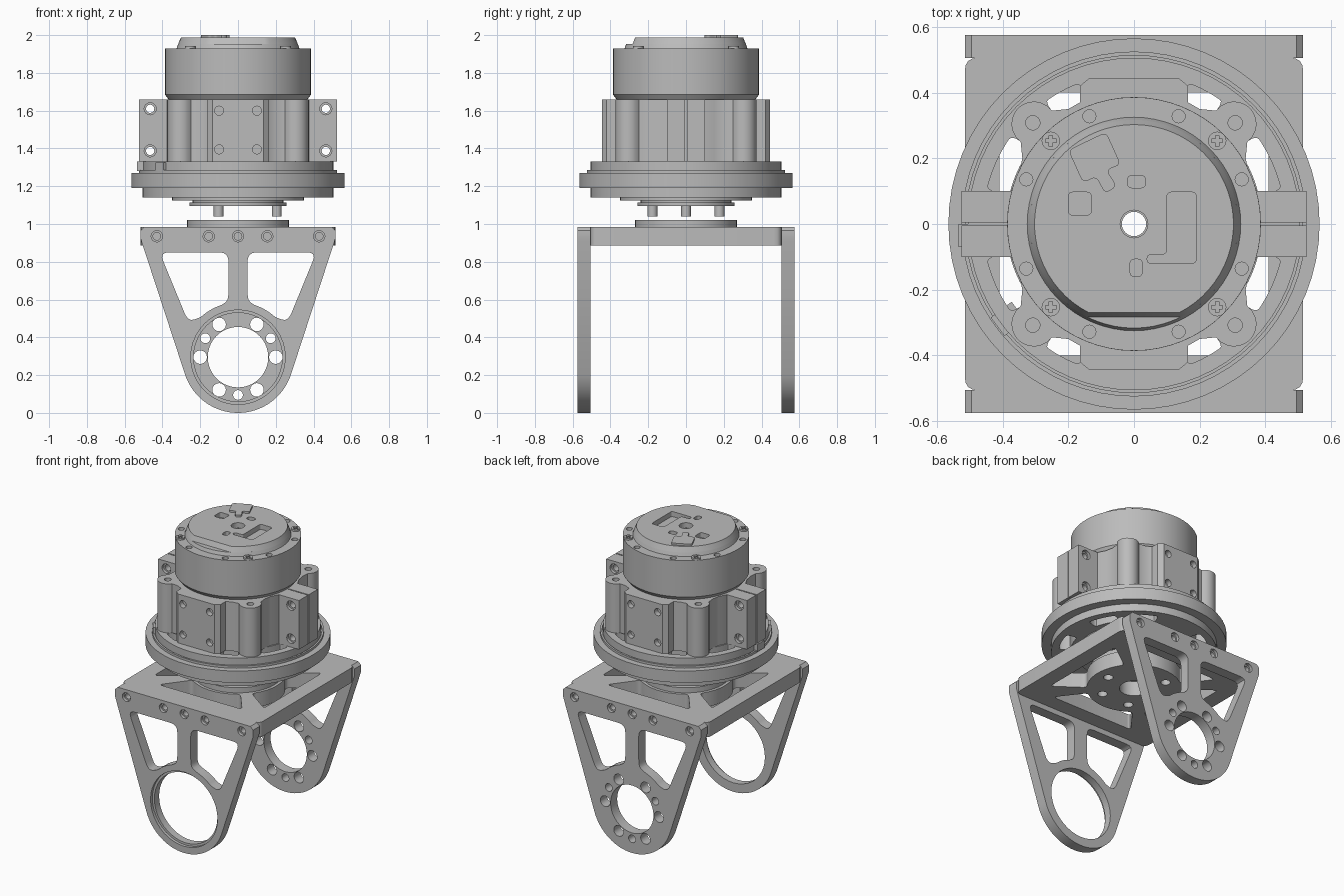
import bpy, bmesh
from math import sin, cos, radians, hypot, pi
from mathutils import Matrix, Vector

if "Cube" in bpy.data.objects:
    bpy.data.objects.remove(bpy.data.objects["Cube"])

GREY = (0.5, 0.5, 0.5, 1)
metal = bpy.data.materials.new("machined grey")
metal.use_nodes = True
metal.diffuse_color = GREY
metal.node_tree.nodes["Principled BSDF"].inputs["Base Color"].default_value = GREY
UPRIGHT = Matrix.Rotation(pi / 2, 4, "X")   # local y becomes z, local z becomes -y


def arc(r, a0, a1, cx=0, cy=0, n=16):
    steps = [radians(a0 + (a1 - a0) * i / n) for i in range(n + 1)]
    return [(cx + r * cos(a), cy + r * sin(a)) for a in steps]


def circle(r, cx=0, cy=0, n=24):
    return arc(r, 0, 360, cx, cy, n)[:-1]


def rect(x0, x1, y0, y1):
    return [(x0, y0), (x1, y0), (x1, y1), (x0, y1)]


def rounded(points, d):
    """Round every corner of a polygon, cutting d along its sides."""
    out = []
    for i, p in enumerate(points):
        p, a, b = Vector(p), Vector(points[i - 1]), Vector(points[(i + 1) % len(points)])
        s = p + (a - p).normalized() * min(d, (a - p).length * 0.45)
        e = p + (b - p).normalized() * min(d, (b - p).length * 0.45)
        for t in (0, 0.25, 0.5, 0.75, 1):
            out.append(tuple(s * (1 - t) ** 2 + p * 2 * t * (1 - t) + e * t * t))
    return out


def mirrored(points, sx=1, sy=1):
    return [(x * sx, y * sy) for x, y in points]


def polar(r, angles):
    return [(r * cos(radians(a)), r * sin(radians(a))) for a in angles]


def slab(name, loops, z0, z1, matrix=None, taper=1):
    """Extrude an outline with holes between two heights."""
    cu = bpy.data.curves.new(name, "CURVE")
    cu.dimensions, cu.fill_mode, cu.extrude = "2D", "BOTH", (z1 - z0) / 2
    for loop in loops:
        sp = cu.splines.new("POLY")
        sp.points.add(len(loop) - 1)
        for pt, (x, y) in zip(sp.points, loop):
            pt.co = (x, y, 0, 1)
        sp.use_cyclic_u = True
    tmp = bpy.data.objects.new(name + "_curve", cu)
    bpy.context.collection.objects.link(tmp)
    deps = bpy.context.evaluated_depsgraph_get()
    me = bpy.data.meshes.new_from_object(tmp.evaluated_get(deps))
    bpy.data.objects.remove(tmp)
    bm = bmesh.new()
    bm.from_mesh(me)
    bmesh.ops.remove_doubles(bm, verts=bm.verts, dist=1e-5)
    for v in bm.verts:
        if v.co.z > 0 and hypot(v.co.x, v.co.y) > 0.25:
            v.co.x, v.co.y = v.co.x * taper, v.co.y * taper
        v.co.z += (z0 + z1) / 2
    bm.transform(matrix or Matrix())
    bmesh.ops.recalc_face_normals(bm, faces=bm.faces)
    bm.to_mesh(me)
    bm.free()
    me.shade_smooth()
    me.set_sharp_from_angle(angle=radians(30))
    me.materials.clear()
    me.materials.append(metal)
    ob = bpy.data.objects.new(name, me)
    bpy.context.collection.objects.link(ob)
    return ob


BORE = circle(0.037)

# U bracket: two upright legs
leg = [(-0.515, 0.92), (-0.515, 0.965), (-0.495, 0.985), (0.495, 0.985),
       (0.515, 0.965), (0.515, 0.92)] + arc(0.295, -18, -162, 0, 0.295, 32)
window = rounded([(0.415, 0.85), (0.05, 0.85), (0.05, 0.6)]
                 + arc(0.29, 74, 46, 0, 0.295, 4) + [(0.265, 0.485)], 0.05)
windows = [window, mirrored(window, -1)]
bolt_x = (-0.43, -0.155, 0, 0.155, 0.43)


def bolts(r):
    return [circle(r, x, 0.935, 16) for x in bolt_x]


slab("front_leg_outer", [leg, circle(0.25, 0, 0.295, 40)] + windows + bolts(0.03), 0.555, 0.575, UPRIGHT)
slab("front_leg_inner", [leg, circle(0.235, 0, 0.295, 40)] + windows + bolts(0.02), 0.505, 0.555, UPRIGHT)
hub_holes = [circle(0.16, 0, 0.295, 40)]
hub_holes += [circle(0.036, x, y + 0.295, 16) for x, y in polar(0.2, range(0, 360, 60))]
hub_holes += [circle(0.026, x, y + 0.295, 16) for x, y in polar(0.2, (30, 150, 270))]
slab("back_leg_inner", [leg] + hub_holes + windows + bolts(0.02), -0.555, -0.505, UPRIGHT)
slab("back_leg_outer", [leg] + hub_holes + windows + bolts(0.03), -0.575, -0.555, UPRIGHT)

# Bracket top with four windows around the centre
side = rounded([(0.41, -0.31), (0.41, 0.31)] + arc(0.29, 38, -38, n=8), 0.03)
end = rounded([(0.31, 0.4), (-0.31, 0.4)] + arc(0.29, 128, 52, n=8), 0.03)
pin_holes = [circle(0.03, x, y, 16) for x, y in polar(0.205, range(0, 360, 60))]
slab("bracket_top", [rounded(rect(-0.515, 0.515, -0.506, 0.506), 0.04), side, mirrored(side, -1),
                     end, mirrored(end, 1, -1), circle(0.09)] + pin_holes, 0.885, 0.985)
slab("mount_disc", [circle(0.27, n=48), BORE] + pin_holes, 0.985, 1.02)

# Output hub and its three pins
for i, (x, y) in enumerate(polar(0.205, (0, 120, 240))):
    slab(f"hub_pin_{i + 1}", [circle(0.026, x, y)], 1.04, 1.1)
slab("hub_rim", [circle(0.257, n=48), BORE], 1.095, 1.115)
slab("hub", [circle(0.24, n=48), BORE], 1.115, 1.14)

# Slotted base rings
slots = []
for a0, a1 in ((13, 36), (54, 69)):
    slot = rounded(arc(0.39, a0, a1, n=5) + arc(0.46, a1, a0, n=5), 0.03)
    slots += [mirrored(slot, sx, sy) for sx in (1, -1) for sy in (1, -1)]
slab("base_neck", [circle(0.35, n=48), BORE], 1.125, 1.14)
for name, r, z0, z1 in (("base_lower_ring", 0.506, 1.14, 1.19), ("base_flange", 0.565, 1.19, 1.27),
                        ("base_upper_ring", 0.506, 1.27, 1.33)):
    slab(name, [circle(r, n=64), BORE] + slots, z0, z1)
slab("flange_lip", [circle(0.525, n=64), circle(0.513, n=64)], 1.27, 1.285)
slab("ring_tab", [rect(-0.535, -0.48, -0.07, 0)], 1.28, 1.33)
slab("ring_stop", [rect(-0.035, 0.035, 0.44, 0.52)], 1.27, 1.325,
     Matrix.Rotation(radians(127), 4, "Z"))

# Motor housing: one quarter outline mirrored around
quarter = [(0.375, 0.1), (0.35, 0.15), (0.34, 0.2), (0.345, 0.25)] \
    + arc(0.068, -35, 125, 0.305, 0.305, 10) \
    + [(0.25, 0.345), (0.2, 0.35), (0.165, 0.37), (0.165, 0.42), (0.135, 0.445), (0.135, 0.41)]
half = quarter + mirrored(quarter[::-1], -1)
outline = half + mirrored(half[::-1], 1, -1)
boss_holes = [circle(0.022, sx * 0.308, sy * 0.308, 16) for sx in (1, -1) for sy in (1, -1)]
slab("housing", [outline, BORE], 1.33, 1.62)
slab("housing_top", [outline, BORE] + boss_holes, 1.62, 1.66)

# Pads with tapped holes and split clamp ears
pad_holes = [circle(0.024, x, z, 16) for x in (-0.1, 0.1) for z in (1.395, 1.6)]
for name, s in (("front", 1), ("back", -1)):
    slab(name + "_pad", [rect(-0.135, 0.135, 1.33, 1.66)] + pad_holes,
         *sorted((s * 0.41, s * 0.445)), UPRIGHT)
    for ear, sx in (("left", 1), ("right", -1)):
        shape = rect(sx * 0.36, sx * 0.525, 1.33, 1.66)
        for part, r, y0, y1 in (("ear", 0.022, 0.004, 0.08), ("ear_face", 0.032, 0.08, 0.1)):
            holes = [circle(r, sx * 0.465, z, 16) for z in (1.387, 1.61)]
            slab(f"{name}_{ear}_{part}", [shape] + holes, *sorted((s * y0, s * y1)), UPRIGHT)

# Round cap with screws
slab("cap_chamfer", [circle(0.368, n=64), BORE], 1.66, 1.685, taper=1.05)
slab("cap_body", [circle(0.386, n=64), BORE], 1.685, 1.9)
cap_holes = [circle(0.02, x, y, 16) for x, y in polar(0.355, [q + a for q in (0, 90, 180, 270) for a in (22.5, 67.5)])]
slab("cap_top", [circle(0.386, n=64), BORE] + cap_holes, 1.9, 1.93)
for i, (x, y) in enumerate(polar(0.358, (45, 135, 225, 315))):
    w, d = 0.005, 0.017
    cross = [(w, w), (d, w), (d, -w), (w, -w), (w, -d), (-w, -d),
             (-w, -w), (-d, -w), (-d, w), (-w, w), (-w, d), (w, d)]
    slab(f"cap_screw_{i + 1}", [circle(0.028, x, y), [(x + a, y + b) for a, b in cross]], 1.93, 1.942)

# Sloped lid with front notch, pockets and raised tab
slab("lid_base", [circle(0.325, n=64), BORE], 1.93, 1.953, taper=0.975)
pockets = [rounded(rect(*r), 0.015) for r in (
    (-0.2, -0.13, 0.027, 0.097), (-0.02, 0.035, 0.11, 0.148), (-0.012, 0.025, -0.16, -0.107))]
pockets.append(rounded([(0.1, 0.097), (0.19, 0.097), (0.19, -0.12), (0.04, -0.12),
                        (0.04, -0.093), (0.1, -0.093)], 0.015))
slab("lid_top", [arc(0.317, -63, 243, n=56), circle(0.042)] + pockets, 1.953, 1.987, taper=0.955)
tab = rounded([(-0.2, 0.225), (-0.085, 0.28), (-0.04, 0.18), (-0.085, 0.165), (-0.052, 0.115),
               (-0.088, 0.092), (-0.115, 0.145), (-0.155, 0.125)], 0.018)
slab("lid_tab", [tab], 1.987, 2.0)
